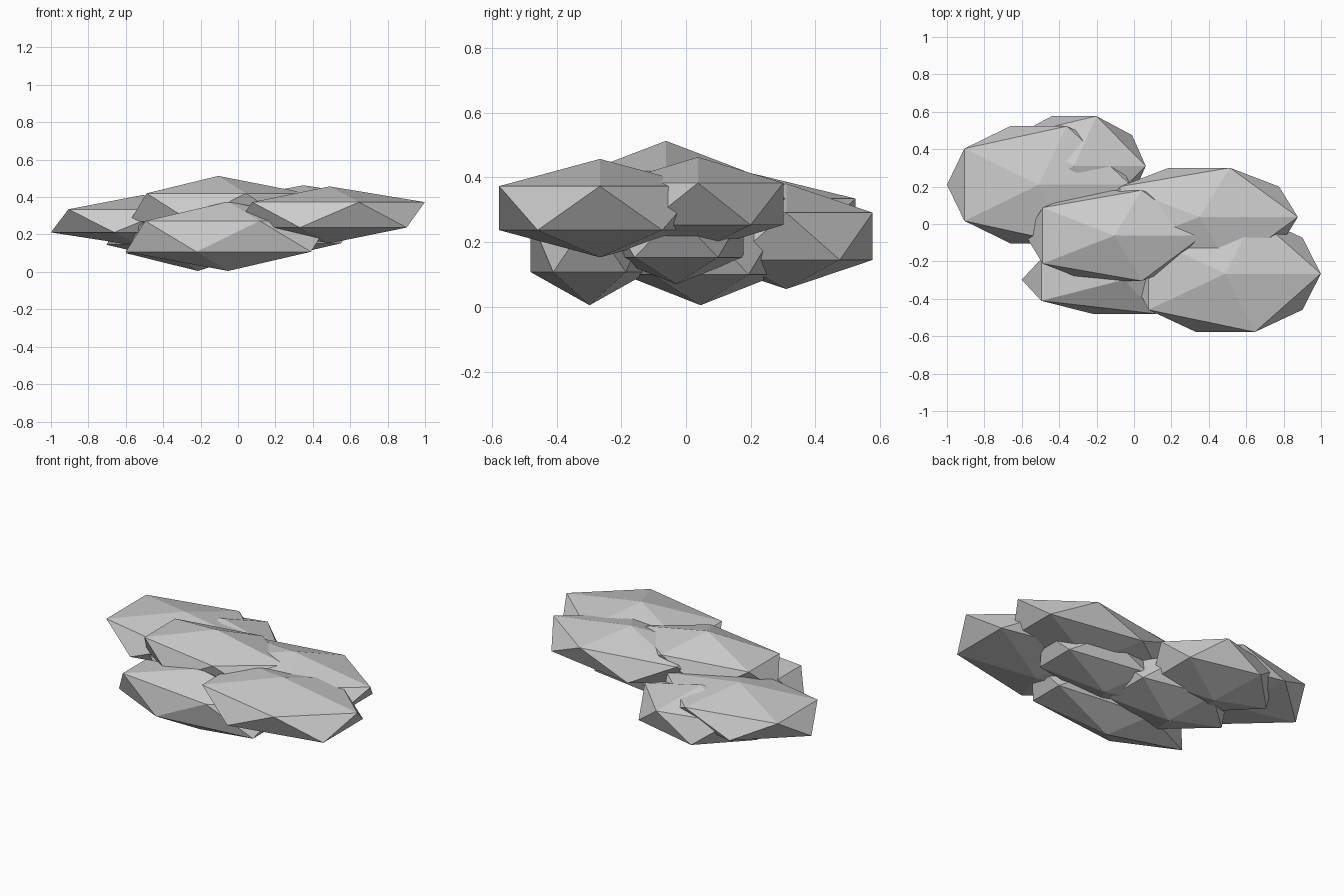
import bpy

if "Cube" in bpy.data.objects:
    bpy.data.objects.remove(bpy.data.objects["Cube"])

# Low-poly cloud: overlapping flattened 20-sided puffs
# name: (centre), (radii)
PUFFS = {
    "front_right_puff": ((0.489, -0.266, 0.305), (0.570, 0.366, 0.152)),
    "back_left_puff": ((-0.510, 0.210, 0.273), (0.548, 0.368, 0.138)),
    "back_puff": ((-0.320, 0.310, 0.218), (0.428, 0.314, 0.163)),
    "top_puff": ((-0.105, -0.062, 0.345), (0.530, 0.285, 0.168)),
    "front_puff": ((-0.053, -0.298, 0.190), (0.612, 0.214, 0.185)),
    "bottom_puff": ((-0.215, 0.045, 0.177), (0.430, 0.283, 0.172)),
    "back_right_puff": ((0.350, 0.037, 0.318), (0.588, 0.310, 0.145)),
    "inner_right_puff": ((0.190, -0.030, 0.220), (0.500, 0.245, 0.150)),
}


def add_puff(name, centre, radii):
    bpy.ops.mesh.primitive_ico_sphere_add(subdivisions=1, radius=1, location=centre)
    puff = bpy.context.object
    puff.name = name
    puff.scale = radii
    bpy.ops.object.transform_apply(location=False, rotation=False, scale=True)
    bpy.ops.object.shade_flat()


for name, (centre, radii) in PUFFS.items():
    add_puff(name, centre, radii)
